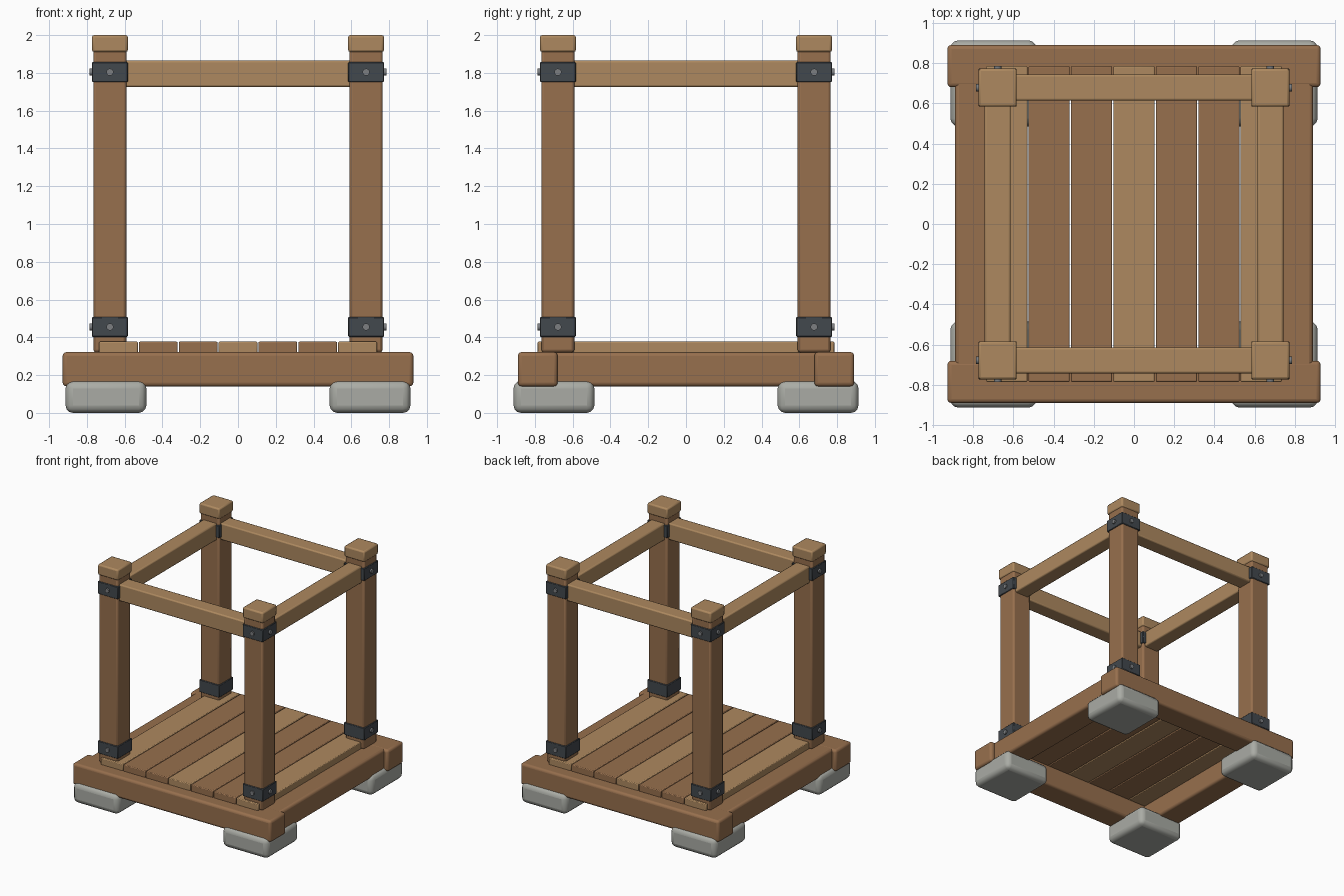
import bpy
from math import pi

if "Cube" in bpy.data.objects:
    bpy.data.objects.remove(bpy.data.objects["Cube"])


def material(name, rgb):
    m = bpy.data.materials.new(name)
    m.diffuse_color = (*rgb, 1)
    m.use_nodes = True
    m.node_tree.nodes["Principled BSDF"].inputs["Base Color"].default_value = m.diffuse_color
    return m


DARK = material("dark_wood", (0.31, 0.16, 0.075))
LIGHT = material("light_wood", (0.42, 0.25, 0.115))
STONE = material("stone", (0.40, 0.41, 0.375))
IRON = material("iron", (0.055, 0.065, 0.075))
STEEL = material("bolt_steel", (0.2, 0.21, 0.22))


def finish(ob, name, mat, bevel, segments):
    ob.name = name
    ob.data.materials.append(mat)
    if bevel:
        b = ob.modifiers.new("Bevel", 'BEVEL')
        b.width, b.segments = bevel, segments
    bpy.ops.object.shade_smooth_by_angle(angle=0.6)
    return ob


def box(name, lo, hi, mat, bevel=0.012, segments=2):
    """Bevelled box between two opposite corners."""
    bpy.ops.mesh.primitive_cube_add(size=1, location=[(a + b) / 2 for a, b in zip(lo, hi)])
    ob = bpy.context.object
    ob.scale = [b - a for a, b in zip(lo, hi)]
    bpy.ops.object.transform_apply(location=False, rotation=False, scale=True)
    return finish(ob, name, mat, bevel, segments)


def column(name, x, y, width, z0, z1, mat, bevel, segments=2):
    """Square block centred on x, y."""
    h = width / 2
    return box(name, (x - h, y - h, z0), (x + h, y + h, z1), mat, bevel, segments)


def bolt(name, loc, rot):
    bpy.ops.mesh.primitive_cylinder_add(vertices=12, radius=0.019, depth=0.03,
                                        location=loc, rotation=rot)
    finish(bpy.context.object, name, STEEL, 0, 1)


P = 0.678  # post centre offset

# Corner assemblies: foundation stone, post, cap, iron straps and bolts
for sx, sname in ((-1, "left"), (1, "right")):
    for sy, fname in ((-1, "front"), (1, "back")):
        tag = f"{fname}_{sname}"
        x, y = sx * P, sy * P
        column(f"stone_{tag}", sx * 0.699, sy * 0.699, 0.428, 0, 0.17, STONE, 0.04, 3)
        column(f"post_{tag}", x, y, 0.175, 0.32, 1.93, DARK, 0.015)
        column(f"cap_{tag}", x, y, 0.19, 1.91, 2.0, LIGHT, 0.012)
        for zname, z in (("lower", 0.455), ("upper", 1.804)):
            column(f"strap_{zname}_{tag}", x, y, 0.19, z - 0.0525, z + 0.0525, IRON, 0.004, 1)
            bolt(f"bolt_side_{zname}_{tag}", (sx * 0.77, y, z), (0, pi / 2, 0))
            bolt(f"bolt_face_{zname}_{tag}", (x, sy * 0.77, z), (pi / 2, 0, 0))

# Base beams and top rails, one pair per direction
for s, fname, sname in ((-1, "front", "left"), (1, "back", "right")):
    c = s * 0.785
    box(f"base_beam_{fname}", (-0.928, c - 0.105, 0.14), (0.928, c + 0.105, 0.322), DARK, 0.02, 3)
    box(f"base_beam_{sname}", (c - 0.105, -0.72, 0.141), (c + 0.105, 0.72, 0.321), DARK, 0.02, 3)
    r = s * P
    box(f"top_rail_{fname}", (-0.66, r - 0.065, 1.725), (0.66, r + 0.065, 1.866), LIGHT, 0.01)
    box(f"top_rail_{sname}", (r - 0.065, -0.66, 1.725), (r + 0.065, 0.66, 1.866), LIGHT, 0.01)

# Floor planks, every third one lighter
for i in range(7):
    x = (i - 3) * 0.211
    box(f"floor_plank_{i + 1}", (x - 0.1025, -0.785, 0.317), (x + 0.1025, 0.785, 0.377),
        LIGHT if i % 3 == 0 else DARK, 0.006)
